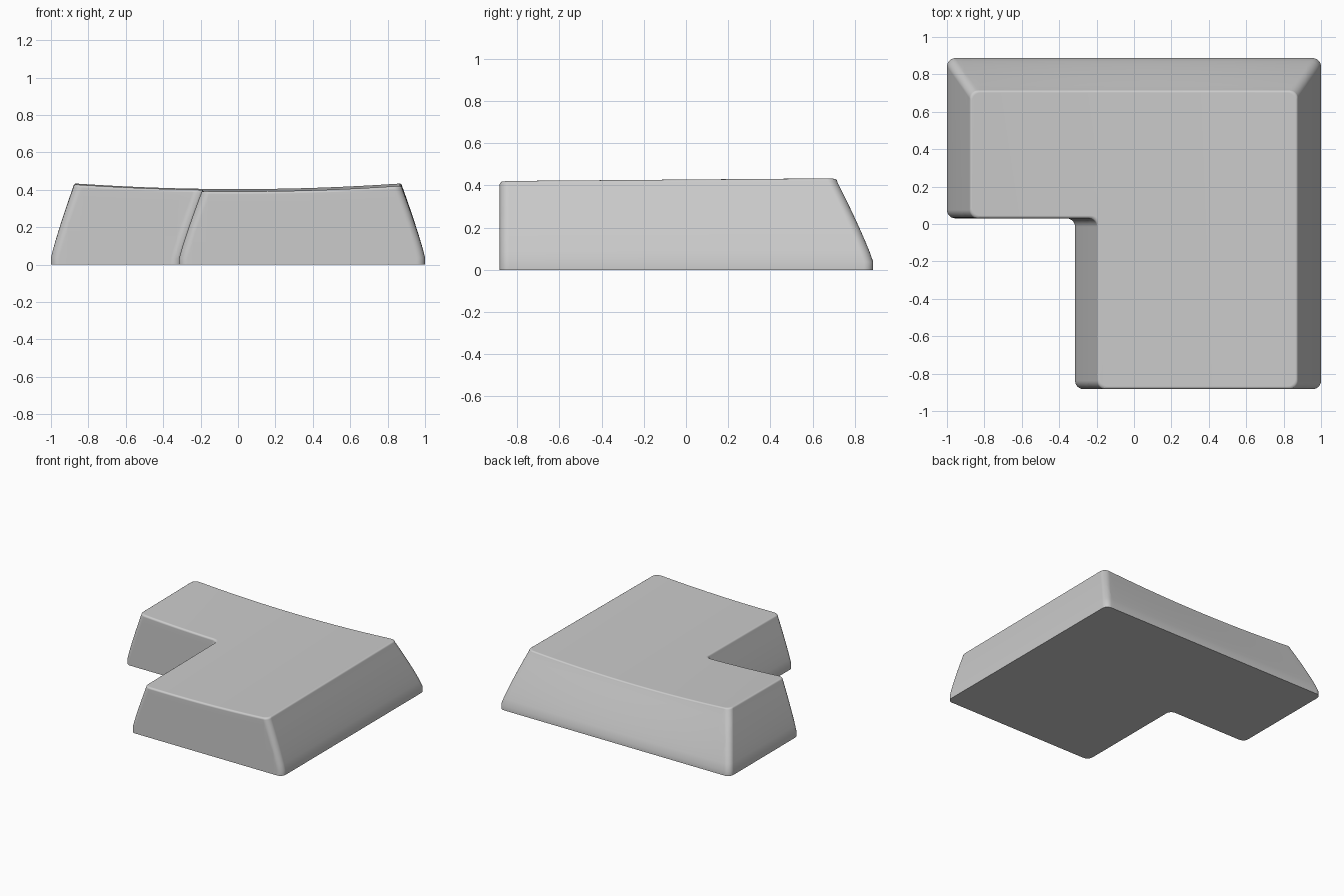
import bpy, bmesh
from math import cos, sin, pi
from mathutils import Vector

if "Cube" in bpy.data.objects:
    bpy.data.objects.remove(bpy.data.objects["Cube"])

ARC = 6          # segments per rounded corner
TOP = 0.42       # nominal height before dishing


def outline(t, inset, r):
    """Rounded L outline; t = 0 at the base, 1 at the top rim."""
    left, right = -1 + 0.12 * t + inset, 1 - 0.122 * t - inset
    front, back = -0.883 + inset, 0.887 - 0.17 * t - inset
    nx, ny = -0.315 + 0.117 * t + inset, 0.03 + inset
    c = [Vector(p) for p in ((nx, front), (right, front), (right, back),
                             (left, back), (left, ny), (nx, ny))]
    pts = []
    for i, p in enumerate(c):
        d1 = (c[i - 1] - p).normalized()
        d2 = (c[(i + 1) % 6] - p).normalized()
        for k in range(ARC + 1):
            a = pi / 2 * k / ARC
            pts.append(p + r * (d1 + d2) - r * (d2 * cos(a) + d1 * sin(a)))
    return pts


def dish(x, y):
    """Height of the dished, slightly tilted top."""
    return 0.398 + 0.030 * (x / 0.87) ** 2 + 0.008 * y


# Rings: vertical foot, tapering wall, rounded rim
rings = [(0, 0, 0, 0.045), (0.035, 0, 0, 0.045)]
R = 0.015
for i in range(1, 9):
    u = i / 8
    rings.append((0.035 + (TOP - R - 0.035) * u, u ** 1.1, 0, 0.045))
for i in range(1, 5):
    a = pi / 2 * i / 4
    rings.append((TOP - R + R * sin(a), 1, R * (1 - cos(a)), 0.045))

bm = bmesh.new()
loops = [[bm.verts.new((p.x, p.y, z)) for p in outline(t, e, r)]
         for z, t, e, r in rings]
n = len(loops[0])
for lo, hi in zip(loops, loops[1:]):
    for i in range(n):
        j = (i + 1) % n
        bm.faces.new((lo[i], lo[j], hi[j], hi[i]))
bm.faces.new(loops[0][::-1])
bm.faces.new(loops[-1])

# Slice across x so the top can curve, then dish it
for i in range(1, 24):
    bmesh.ops.bisect_plane(bm, geom=bm.verts[:] + bm.edges[:] + bm.faces[:],
                           plane_co=(-1 + i / 12 + 0.007, 0, 0),
                           plane_no=(1, 0, 0), dist=1e-5)
for v in bm.verts:
    v.co.z *= dish(v.co.x, v.co.y) / TOP
bmesh.ops.recalc_face_normals(bm, faces=bm.faces[:])

mesh = bpy.data.meshes.new("keycap_body")
bm.to_mesh(mesh)
bm.free()
body = bpy.data.objects.new("keycap_body", mesh)
bpy.context.collection.objects.link(body)
bpy.context.view_layer.objects.active = body
body.select_set(True)
bpy.ops.object.shade_smooth_by_angle(angle=0.7)
weighted = body.modifiers.new("even_shading", 'WEIGHTED_NORMAL')
weighted.keep_sharp = True
